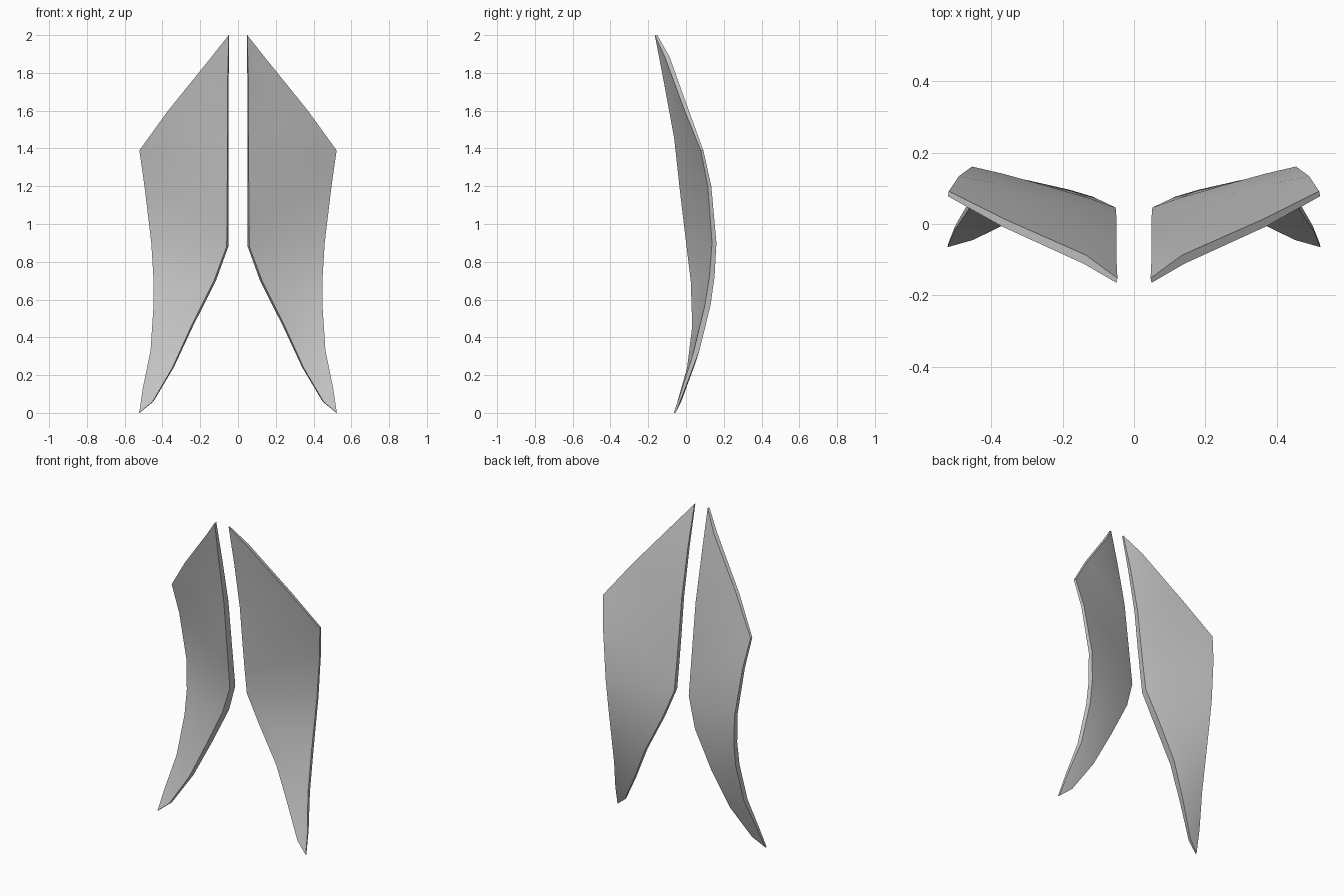
import bpy, bmesh
from mathutils import Vector

cube = bpy.data.objects.get("Cube")
if cube:
    bpy.data.objects.remove(cube, do_unlink=True)

grey = bpy.data.materials.new("plain grey")
grey.use_nodes = True
colour = (0.56, 0.56, 0.56, 1)
grey.diffuse_color = colour
grey.node_tree.nodes["Principled BSDF"].inputs["Base Color"].default_value = colour

# Front surface rows from top tip to bottom tip:
# inner edge, outer edge, (inner depth, outer depth)
TOP, BOTTOM = (.049, -.165, 2), (.523, -.065, 0)
ROWS = [
    (TOP, TOP, (.013, .013)),
    ((.055, -.117, 1.75), (.14, -.112, 1.885), (.027, .025)),
    ((.056, -.062, 1.45), (.37, -.007, 1.6), (.035, .022)),
    ((.057, -.035, 1.2), (.522, .078, 1.39), (.039, .014)),
    ((.058, -.015, 1.03), (.495, .115, 1.2), (.041, .019)),
    ((.06, .003, .88), (.459, .138, .9), (.043, .023)),
    ((.127, .025, .7), (.448, .124, .72), (.052, .027)),
    ((.247, .033, .46), (.447, .1, .57), (.046, .03)),
    ((.347, .006, .24), (.463, .042, .33), (.034, .029)),
    ((.452, -.045, .06), (.504, -.02, .13), (.02, .016)),
    (BOTTOM, BOTTOM, (.01, .01)),
]
# Position across the blade, and backward bulge relative to its width
ACROSS = [(0, 0), (.2, .014), (.5, .014), (.78, .012), (1, 0)]
LAST = len(ACROSS) - 1


def build_blade(name, side):
    bm = bmesh.new()
    front, back = [], []
    for inner, outer, (depth_in, depth_out) in ROWS:
        a, b = Vector(inner), Vector(outer)
        front_row, back_row = [], []
        for t, bulge in ACROSS:
            p = a.lerp(b, t)
            p.y += bulge * (b.x - a.x)
            depth = depth_in + (depth_out - depth_in) * t
            front_row.append(bm.verts.new((side * p.x, p.y, p.z)))
            # The back surface leans slightly toward the middle
            back_row.append(bm.verts.new((side * (p.x - .2 * depth), p.y + depth, p.z)))
        front.append(front_row)
        back.append(back_row)

    # Front and back surfaces, then the rims joining them
    for i in range(len(ROWS) - 1):
        for grid in (front, back):
            for j in range(LAST):
                bm.faces.new((grid[i][j], grid[i + 1][j], grid[i + 1][j + 1], grid[i][j + 1]))
        for j in (0, LAST):
            bm.faces.new((front[i][j], back[i][j], back[i + 1][j], front[i + 1][j]))
    bmesh.ops.remove_doubles(bm, verts=bm.verts, dist=.0001)
    bmesh.ops.recalc_face_normals(bm, faces=bm.faces)

    mesh = bpy.data.meshes.new(name)
    bm.to_mesh(mesh)
    bm.free()
    mesh.materials.append(grey)
    blade = bpy.data.objects.new(name, mesh)
    bpy.context.collection.objects.link(blade)
    bpy.ops.object.select_all(action='DESELECT')
    blade.select_set(True)
    bpy.context.view_layer.objects.active = blade
    bpy.ops.object.shade_smooth_by_angle(angle=.6)


build_blade("left_blade", 1)
build_blade("right_blade", -1)
